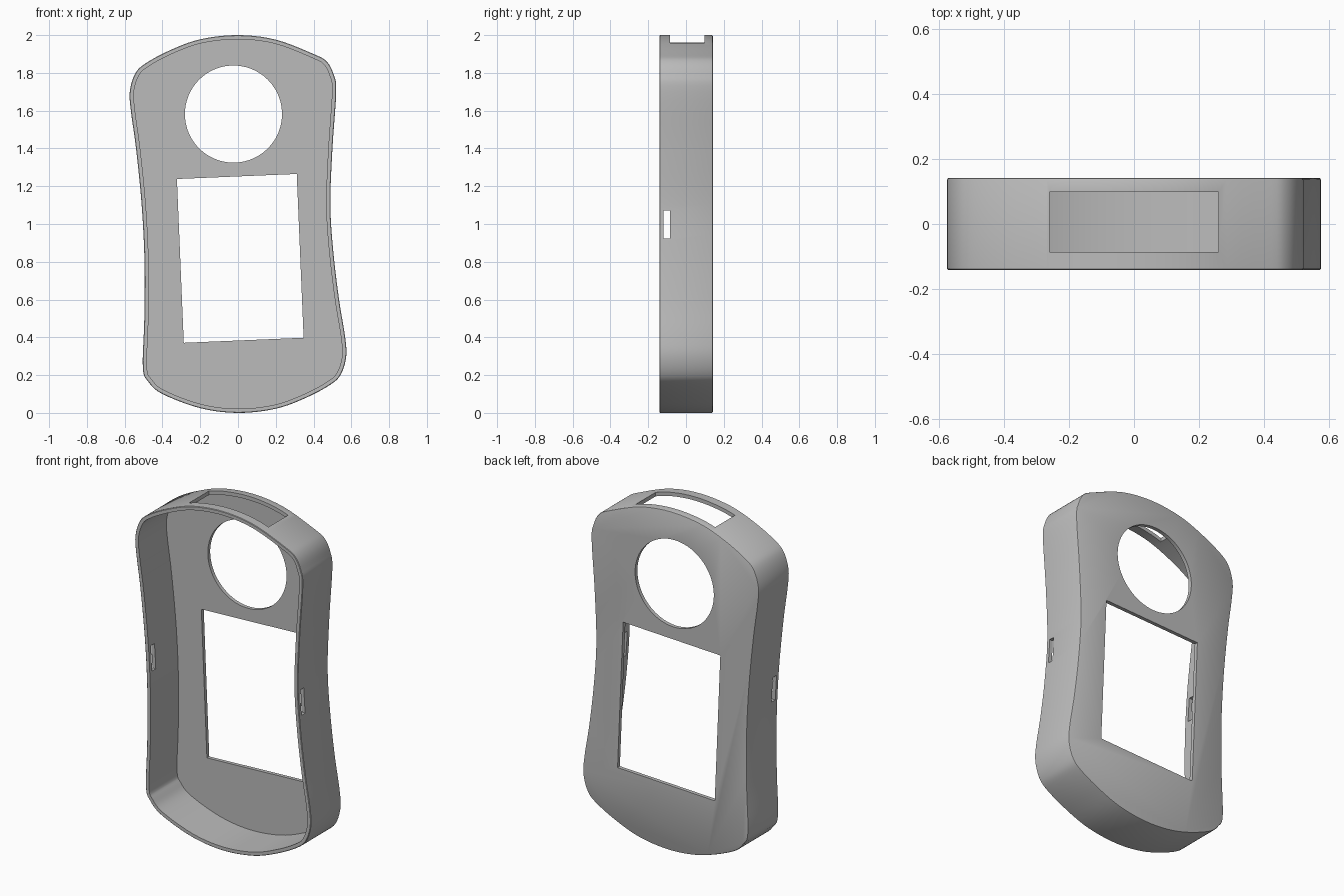
import bpy, bmesh, math
from mathutils import Vector, Matrix

cube = bpy.data.objects.get("Cube")
if cube:
    bpy.data.objects.remove(cube, do_unlink=True)

grey = bpy.data.materials.new("plain grey")
grey.use_nodes = True
GREY = (0.5, 0.5, 0.5, 1)
grey.diffuse_color = GREY
grey.node_tree.nodes["Principled BSDF"].inputs["Base Color"].default_value = GREY

FRONT, BACK, WALL, PLATE = -0.141, 0.142, 0.022, 0.022

# Waisted, slightly tilted outline (x, z), counter-clockwise from the top
OUTLINE = [(0, 2), (-.2, 1.978), (-.36, 1.92), (-.49, 1.85), (-.545, 1.795),
           (-.573, 1.7), (-.566, 1.59), (-.54, 1.4), (-.51, 1.1), (-.495, .8),
           (-.496, .5), (-.504, .24), (-.475, .165), (-.40, .1), (-.2, .025),
           (0, 0), (.2, .022), (.36, .08), (.49, .15), (.545, .205),
           (.573, .3), (.566, .41), (.535, .6), (.505, .85), (.489, 1.1),
           (.5, 1.4), (.52, 1.7), (.507, 1.79), (.47, 1.86), (.4, 1.9),
           (.2, 1.976)]


def smooth_loop(points, steps=5):
    """Closed Catmull-Rom curve through the points."""
    pts = [Vector(p) for p in points]
    n, out = len(pts), []
    for i in range(n):
        a, b, c, d = (pts[(i + k) % n] for k in (-1, 0, 1, 2))
        for s in range(steps):
            t = s / steps
            out.append((2*b + (c - a)*t + (2*a - 5*b + 4*c - d)*t*t
                        + (3*b - a - 3*c + d)*t**3) / 2)
    return out


def inset(loop, dist):
    """Move a counter-clockwise loop inwards along its normals."""
    out = []
    for i, p in enumerate(loop):
        t = (loop[(i + 1) % len(loop)] - loop[i - 1]).normalized()
        out.append(p + Vector((-t.y, t.x)) * dist)
    return out


def finish(bm, name):
    bmesh.ops.recalc_face_normals(bm, faces=bm.faces)
    mesh = bpy.data.meshes.new(name)
    bm.to_mesh(mesh)
    bm.free()
    obj = bpy.data.objects.new(name, mesh)
    bpy.context.collection.objects.link(obj)
    mesh.materials.append(grey)
    return obj


# Tray shell: rings swept from the back plate, round the rim, to the inner floor
loop = smooth_loop(OUTLINE)
bm = bmesh.new()
sections = [(.006, BACK), (.002, BACK - .002), (0, BACK - .006), (0, FRONT + .003),
            (.003, FRONT), (WALL, FRONT), (WALL, BACK - PLATE)]
rings = [[bm.verts.new((p.x, y, p.y)) for p in inset(loop, d)] for d, y in sections]
for r, s in zip(rings, rings[1:]):
    for i in range(len(r)):
        j = (i + 1) % len(r)
        bm.faces.new((r[i], r[j], s[j], s[i]))
bm.faces.new(rings[0])
bm.faces.new(rings[-1])
shell = finish(bm, "case_shell")


def box_cutter(name, size, centre, tilt=0):
    bm = bmesh.new()
    m = (Matrix.Translation(centre) @ Matrix.Rotation(tilt, 4, 'Y')
         @ Matrix.Diagonal((*size, 1)))
    bmesh.ops.create_cube(bm, size=1, matrix=m)
    return finish(bm, name)


def round_cutter(name, radius, centre):
    bm = bmesh.new()
    m = Matrix.Translation(centre) @ Matrix.Rotation(math.pi / 2, 4, 'X')
    bmesh.ops.create_cone(bm, cap_ends=True, segments=96, radius1=radius,
                          radius2=radius, depth=.1, matrix=m)
    return finish(bm, name)


# Openings: round hole, screen window, top slot, side strap slots
cutters = [
    round_cutter("round_hole_cutter", .257, (-.024, BACK, 1.582)),
    box_cutter("screen_cutter", (.635, .1, .868), (.012, BACK, .818), math.radians(-2.4)),
    box_cutter("top_slot_cutter", (.518, .184, .3), (0, .006, 1.98)),
    box_cutter("side_slots_cutter", (2, .034, .147), (0, -.102, .997)),
]
for cutter in cutters:
    cutter.hide_render = True
    mod = shell.modifiers.new(cutter.name, 'BOOLEAN')
    mod.operation, mod.solver, mod.object = 'DIFFERENCE', 'EXACT', cutter

# Bake the cuts and discard the cutters
bpy.context.view_layer.update()
for o in bpy.context.selected_objects:
    o.select_set(False)
shell.select_set(True)
bpy.context.view_layer.objects.active = shell
for mod in list(shell.modifiers):
    bpy.ops.object.modifier_apply(modifier=mod.name)
for cutter in cutters:
    bpy.data.objects.remove(cutter, do_unlink=True)
bpy.ops.object.shade_smooth_by_angle(angle=math.radians(30))
